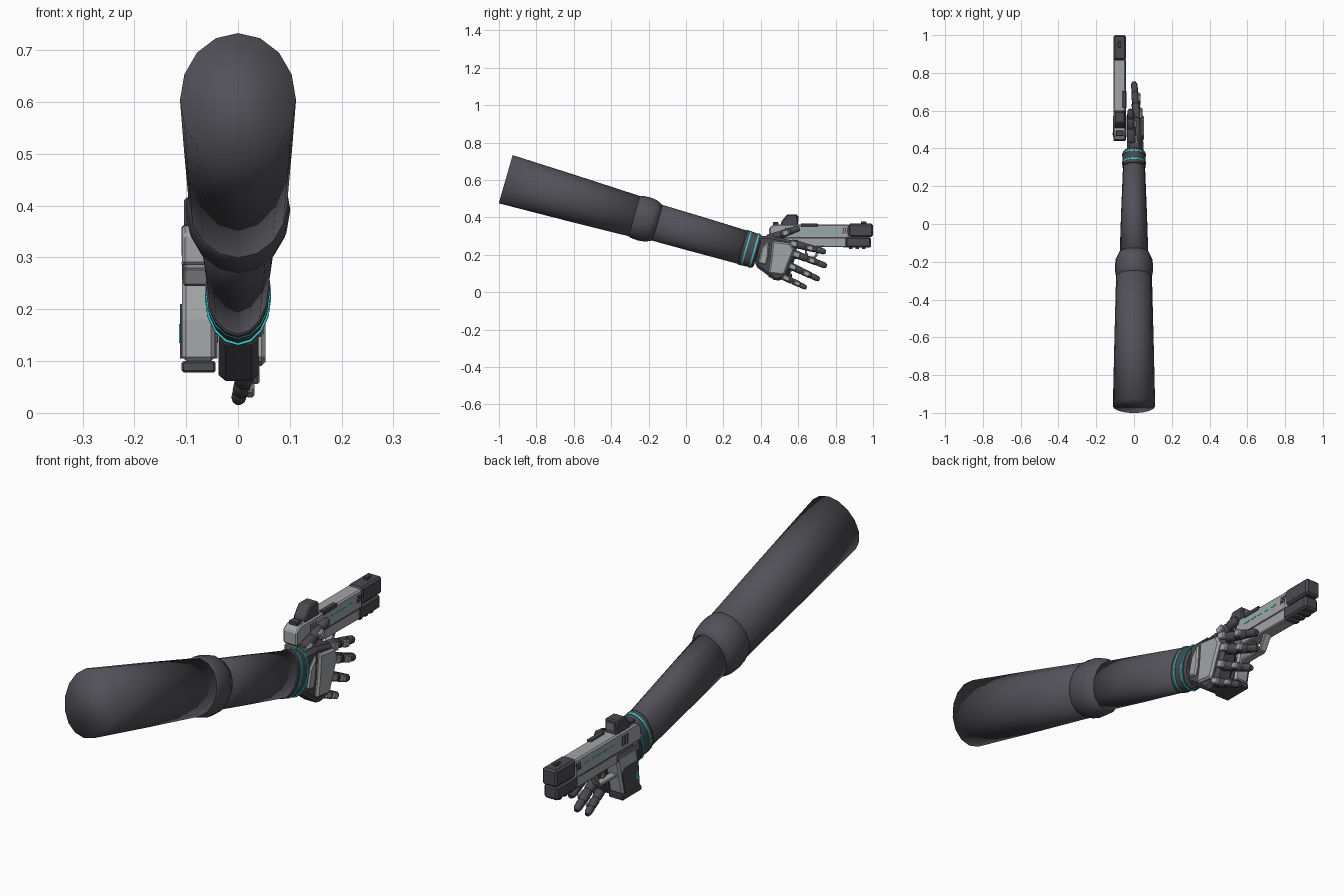
import bpy, bmesh, math
from mathutils import Vector

if "Cube" in bpy.data.objects:
    bpy.data.objects.remove(bpy.data.objects["Cube"], do_unlink=True)


def material(name, r, g, b):
    m = bpy.data.materials.new(name)
    m.use_nodes = True
    m.diffuse_color = (r, g, b, 1)
    m.node_tree.nodes["Principled BSDF"].inputs["Base Color"].default_value = (r, g, b, 1)
    return m


SLEEVE = material("charcoal", 0.085, 0.083, 0.098)
DARK = material("dark_metal", 0.07, 0.07, 0.08)
LIGHT = material("light_grey", 0.36, 0.37, 0.38)
MID = material("mid_grey", 0.17, 0.17, 0.18)
CYAN = material("cyan_glow", 0.04, 0.6, 0.65)

angled = []
X = Vector((1, 0, 0))


def finish(name, bm, mat, bevel=0.0, soft=False):
    bmesh.ops.recalc_face_normals(bm, faces=bm.faces)
    me = bpy.data.meshes.new(name)
    bm.to_mesh(me)
    bm.free()
    me.materials.append(mat)
    ob = bpy.data.objects.new(name, me)
    bpy.context.collection.objects.link(ob)
    if bevel:
        mod = ob.modifiers.new("bevel", "BEVEL")
        mod.width = bevel
        mod.segments = 1
    if soft:
        me.shade_smooth()
    return ob


def limb(name, p0, d, rings, mat, sides=16, soft=True):
    """Loft of ellipses along d; each ring is (distance, height radius, width radius)."""
    p0, d = Vector(p0), Vector(d).normalized()
    n = X.cross(d).normalized()
    w = d.cross(n)
    bm = bmesh.new()
    loops = []
    for s, rn, rx in rings:
        loops.append([bm.verts.new(p0 + d * s + n * rn * math.sin(a) + w * rx * math.cos(a))
                      for a in (math.tau * i / sides for i in range(sides))])
    for a, b in zip(loops, loops[1:]):
        for i in range(sides):
            j = (i + 1) % sides
            bm.faces.new((a[i], a[j], b[j], b[i]))
    bm.faces.new(loops[0])
    bm.faces.new(loops[-1])
    ob = finish(name, bm, mat, soft=soft)
    if not soft:
        angled.append(ob)
    return ob


def prism(name, pts, x0, x1, mat, bevel=0.0):
    """Side outline in (y, z), extruded across x."""
    bm = bmesh.new()
    a = [bm.verts.new((x0, y, z)) for y, z in pts]
    b = [bm.verts.new((x1, y, z)) for y, z in pts]
    bm.faces.new(a)
    bm.faces.new(b)
    for i in range(len(pts)):
        j = (i + 1) % len(pts)
        bm.faces.new((a[i], a[j], b[j], b[i]))
    return finish(name, bm, mat, bevel)


def box(name, y0, y1, z0, z1, x0, x1, mat, bevel=0.0):
    return prism(name, [(y0, z0), (y1, z0), (y1, z1), (y0, z1)], x0, x1, mat, bevel)


# Arm: one straight axis sloping down to the wrist
START, AXIS = (0, -0.964, 0.604), (0, 0.961, -0.276)
limb("upper_arm", START, AXIS, [(0, .134, .112), (.36, .124, .104), (.76, .11, .094)], SLEEVE)
limb("elbow_cuff", START, AXIS,
     [(.70, .106, .091), (.73, .117, .099), (.77, .12, .101), (.81, .115, .097), (.845, .098, .08)], SLEEVE)
limb("forearm", START, AXIS, [(.80, .1, .077), (1.05, .097, .069), (1.33, .092, .058)], SLEEVE)
limb("wrist_band", START, AXIS,
     [(1.31, .088, .055), (1.318, .096, .062), (1.395, .091, .06), (1.403, .082, .052)], DARK, soft=False)
for i, s in enumerate((1.338, 1.383)):
    limb(f"wrist_light_{i + 1}", START, AXIS, [(s - .004, .0965, .064), (s + .004, .096, .064)],
         CYAN, soft=False)

# Palm with plates on the back of the hand
prism("palm", [(.37, .30), (.46, .30), (.575, .275), (.595, .21), (.54, .075), (.48, .058), (.37, .14)],
      -.038, .04, DARK, .014)
prism("hand_plate", [(.462, .275), (.56, .262), (.578, .225), (.525, .09), (.44, .10), (.452, .17)],
      .03, .053, LIGHT, .008)
prism("wrist_plate", [(.405, .235), (.445, .28), (.44, .19), (.428, .145), (.385, .155)],
      .03, .049, LIGHT, .006)


# Digits: three tapered segments with a plate over each joint
def digit(name, p0, p1, r, plate_x):
    p0, p1 = Vector(p0), Vector(p1)
    v = p1 - p0
    d = v.normalized()
    n = X.cross(d)
    cuts = (0, .42, .74, 1)
    for k in range(3):
        a, b = p0 + v * cuts[k], p0 + v * cuts[k + 1]
        length, q = (b - a).length, r * (1 - .1 * k)
        limb(f"{name}_segment_{k + 1}", a - d * .006, d,
             [(0, q * .7, q * .7), (.008, q, q), (length - .004, q * .93, q * .93),
              (length + .008, q * .6, q * .6)], DARK, sides=10, soft=False)
        if k < 2:
            mid, h, g = a + d * (.012 + k * .012), .02 - .003 * k, q * .72
            x = mid.x + plate_x * q
            corners = [mid + d * (s * h) + n * (t * g) for s, t in ((-1, -1), (1, -1), (1, 1), (-1, 1))]
            prism(f"{name}_plate_{k + 1}", [(c.y, c.z) for c in corners],
                  x - .008, x + .008, LIGHT, .004)


digit("index_finger", (.016, .565, .262), (.0, .745, .215), .022, 1)
digit("middle_finger", (.016, .58, .205), (.0, .75, .14), .022, 1)
digit("ring_finger", (.016, .56, .14), (.0, .712, .068), .021, 1)
digit("little_finger", (.016, .525, .08), (.0, .642, .024), .019, 1)
digit("thumb", (-.012, .44, .285), (-.018, .605, .343), .024, 1)

# Sidearm body
L, R = -.108, -.044
C = (L + R) / 2
prism("slide", [(.445, .285), (.872, .285), (.872, .362), (.47, .362), (.445, .345)], L, R, LIGHT, .006)
prism("frame", [(.47, .245), (.858, .24), (.858, .29), (.46, .29)], L + .004, R - .004, LIGHT, .004)
box("tail_block", .45, .60, .245, .28, L + .002, R - .002, MID, .004)
box("muzzle_upper", .868, 1.0, .296, .366, L - .001, R + .001, DARK, .008)
box("muzzle_lower", .852, .99, .238, .294, L, R, DARK, .008)
for i in range(3):
    box(f"rail_tooth_{i + 1}", .872 + i * .035, .89 + i * .035, .23, .242, L + .012, R - .012, DARK)

# Grip and magazine
prism("grip", [(.475, .265), (.60, .265), (.585, .20), (.562, .10), (.448, .10), (.452, .18)],
      L, R, LIGHT, .008)
prism("magazine_base", [(.44, .078), (.565, .078), (.568, .10), (.443, .10)], L - .001, R + .001, DARK, .004)
for side, x in (("right", L), ("left", R)):
    prism(f"grip_panel_{side}", [(.46, .105), (.555, .105), (.572, .19), (.555, .21), (.47, .21)],
          x - .004, x + .004, DARK)
    prism(f"grip_light_{side}", [(.472, .135), (.482, .135), (.484, .172), (.474, .172)],
          x - .0055, x + .0055, CYAN)

# Trigger and its guard
box("guard_bottom", .575, .69, .178, .19, C - .016, C + .016, LIGHT, .003)
prism("guard_front", [(.68, .178), (.695, .185), (.73, .245), (.71, .245)], C - .016, C + .016, LIGHT, .003)
prism("trigger", [(.63, .25), (.65, .25), (.645, .215), (.655, .198), (.638, .205)], C - .008, C + .008, DARK)

# Sights on top
prism("optic", [(.508, .358), (.508, .375), (.54, .416), (.595, .416), (.6, .358)], L + .004, R - .004, DARK, .005)
box("optic_lens", .594, .602, .378, .406, C - .018, C + .018, MID)
box("rear_sight", .465, .495, .358, .374, C - .02, C + .02, DARK, .003)
box("front_sight", .935, .965, .36, .377, C - .008, C + .008, DARK, .002)
box("slide_lever", .615, .705, .35, .368, R - .018, R + .003, DARK, .003)

# Slide details on both sides: light dashes, vents and serrations
for side, x in (("right", L), ("left", R)):
    for i in range(5):
        y = .62 + i * .04
        box(f"slide_light_{side}_{i + 1}", y, y + .026, .324, .33, x - .0015, x + .0015, CYAN)
    for i in range(3):
        y = .835 + i * .011
        prism(f"vent_{side}_{i + 1}", [(y, .315), (y + .006, .315), (y + .012, .345), (y + .006, .345)],
              x - .0015, x + .0015, DARK)
        y = .53 + i * .016
        box(f"serration_{side}_{i + 1}", y, y + .008, .305, .345, x - .0015, x + .0015, DARK)
    box(f"frame_seam_{side}", .50, .85, .286, .29, x - .001, x + .001, MID)

# Keep sharp edges on the mechanical round parts
bpy.ops.object.select_all(action="DESELECT")
for ob in angled:
    ob.select_set(True)
bpy.context.view_layer.objects.active = angled[0]
bpy.ops.object.shade_smooth_by_angle(angle=math.radians(40))
